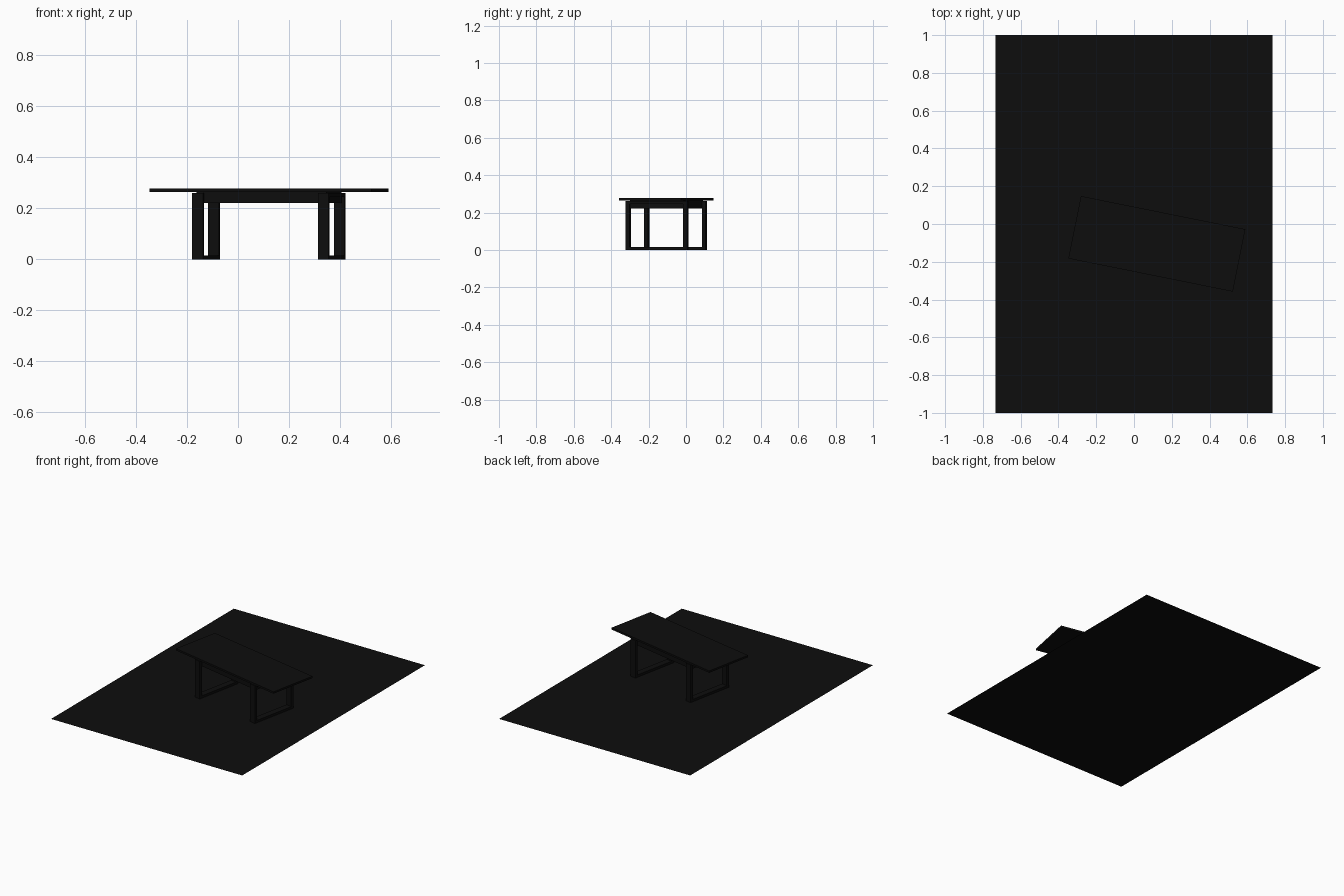
import bpy
import math
from mathutils import Matrix, Vector

if "Cube" in bpy.data.objects:
    bpy.data.objects.remove(bpy.data.objects["Cube"])

# one near-black colour for everything
black = bpy.data.materials.new("black")
black.diffuse_color = (0.004, 0.004, 0.004, 1)
black.use_nodes = True
black.node_tree.nodes["Principled BSDF"].inputs["Base Color"].default_value = black.diffuse_color

# table placement on the rug
TABLE = Matrix.Translation((0.121, -0.105, 0)) @ Matrix.Rotation(math.radians(-11.4), 4, 'Z')


def box(name, x, y, z0, z1, sx, sy):
    """Box in table space, from height z0 to z1."""
    bpy.ops.mesh.primitive_cube_add(size=1)
    ob = bpy.context.object
    ob.name = name
    ob.data.transform(Matrix.Translation((x, y, (z0 + z1) / 2)) @ Matrix.Diagonal((sx, sy, z1 - z0, 1)))
    ob.matrix_world = TABLE
    ob.data.materials.append(black)
    return ob


# rug: a flat sheet
bpy.ops.mesh.primitive_plane_add(size=1)
rug = bpy.context.object
rug.name = "rug"
rug.data.transform(Matrix.Diagonal((1.465, 2.0, 1, 1)))
rug.data.materials.append(black)

# table top and the apron below it
box("table_top", 0, 0, 0.265, 0.278, 0.888, 0.337)
box("apron", 0, 0, 0.221, 0.265, 0.52, 0.294)

# two rectangular leg frames
for side, sx in (("left", -1), ("right", 1)):
    x = sx * 0.2515
    for end, sy in (("front", -1), ("back", 1)):
        box(f"{side}_{end}_leg", x, sy * 0.157, 0, 0.261, 0.043, 0.02)
    box(f"{side}_floor_rail", x, 0, 0, 0.016, 0.043, 0.294)
    box(f"{side}_top_rail", x, 0, 0.245, 0.261, 0.043, 0.294)
